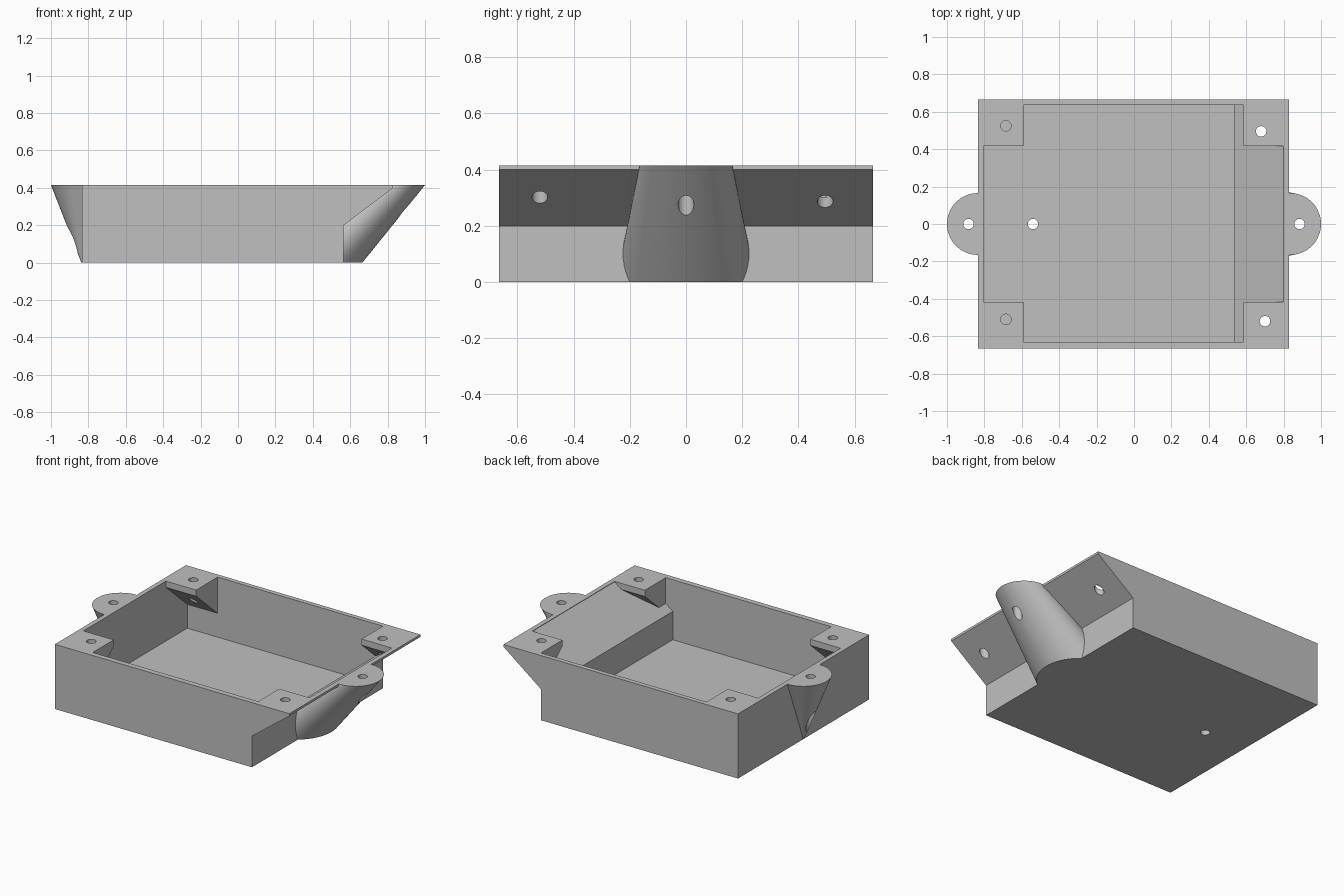
import bpy
import bmesh
import math
from mathutils import Matrix, Vector

if "Cube" in bpy.data.objects:
    bpy.data.objects.remove(bpy.data.objects["Cube"], do_unlink=True)

TOP = 0.415        # rim height
BACK_X = -0.835    # left outer wall
RIM_X = 0.83       # right outer rim
HALF_Y = 0.665     # half depth of the tray
TAB_R = 0.165      # mounting tab radius
HOLE_R = 0.028

grey = bpy.data.materials.new("plain grey")
grey.use_nodes = True
colour = (0.53, 0.53, 0.53, 1)
grey.diffuse_color = colour
grey.node_tree.nodes["Principled BSDF"].inputs["Base Color"].default_value = colour


def add_object(name, bm):
    bmesh.ops.recalc_face_normals(bm, faces=bm.faces)
    mesh = bpy.data.meshes.new(name)
    bm.to_mesh(mesh)
    bm.free()
    mesh.materials.append(grey)
    ob = bpy.data.objects.new(name, mesh)
    bpy.context.collection.objects.link(ob)
    return ob


def prism(name, profile, axis, lo, hi):
    """Extrude a profile drawn in (other axis, z) along x or y."""
    bm = bmesh.new()
    place = (lambda a, z: (a, lo, z)) if axis == "y" else (lambda a, z: (lo, a, z))
    face = bm.faces.new([bm.verts.new(place(a, z)) for a, z in profile])
    ext = bmesh.ops.extrude_face_region(bm, geom=[face])
    shift = Vector((0, hi - lo, 0)) if axis == "y" else Vector((hi - lo, 0, 0))
    verts = [g for g in ext["geom"] if isinstance(g, bmesh.types.BMVert)]
    bmesh.ops.translate(bm, verts=verts, vec=shift)
    return add_object(name, bm)


def slanted_cone(name, low, high, y=0, segments=64):
    """Cone between two level circles, each given as (x, z, radius)."""
    bm = bmesh.new()
    height = high[1] - low[1]
    bmesh.ops.create_cone(bm, cap_ends=True, segments=segments, radius1=low[2],
                          radius2=high[2], depth=height,
                          matrix=Matrix.Translation((0, 0, height / 2)))
    for v in bm.verts:
        t = v.co.z / height
        v.co += Vector((low[0] + (high[0] - low[0]) * t, y, low[1]))
    return add_object(name, bm)


def combine(target, tool, operation):
    """Apply a boolean and discard the tool."""
    tool.hide_render = True
    mod = target.modifiers.new(operation, "BOOLEAN")
    mod.operation = operation
    mod.solver = "EXACT"
    mod.object = tool
    bpy.context.view_layer.update()
    graph = bpy.context.evaluated_depsgraph_get()
    result = bpy.data.meshes.new_from_object(target.evaluated_get(graph))
    target.modifiers.clear()
    target.data = result
    bpy.data.objects.remove(tool, do_unlink=True)


# Tray shell with an overhanging sloped end
tray = prism("tray", [(BACK_X, 0), (0.565, 0), (0.565, 0.2), (RIM_X, 0.4),
                      (RIM_X, TOP), (BACK_X, TOP)], "y", -HALF_Y, HALF_Y)

# Mounting tabs with tapered supports
combine(tray, slanted_cone("left_tab", (0.415, 0, 0.25), (RIM_X + 0.005, TOP, TAB_R)), "UNION")
combine(tray, slanted_cone("right_tab", (BACK_X, 0, 0.003), (BACK_X, TOP, TAB_R)), "UNION")

# Cavity, leaving wedge-shaped corner brackets
cavity = prism("cavity", [(-0.805, 0.03), (0.535, 0.03), (0.535, 0.212), (0.8, 0.412),
                          (0.8, 0.5), (-0.805, 0.5)], "y", -0.63, 0.635)
for x0, x1 in ((-0.9, -0.59), (0.585, 0.9)):
    for side in (-1, 1):
        wedge = [(side * 0.418, 0.375), (side * 0.418, 0.6),
                 (side * 0.7, 0.6), (side * 0.7, 0.126)]
        combine(cavity, prism("corner_bracket", wedge, "x", x0, x1), "DIFFERENCE")
combine(tray, cavity, "DIFFERENCE")

# Screw holes: corners, tabs and floor, each with its lowest height
holes = [(-0.685, 0.525, 0.1), (-0.685, -0.51, 0.1), (0.68, 0.495, 0.1), (0.7, -0.52, 0.1),
         (-0.885, 0, -0.1), (0.885, 0, -0.1), (-0.54, 0, -0.1)]
for x, y, z in holes:
    drill = slanted_cone("drill", (x, z, HOLE_R), (x, 0.6, HOLE_R), y, 32)
    combine(tray, drill, "DIFFERENCE")

# Smooth the rounded supports while keeping hard edges
bpy.ops.object.select_all(action="DESELECT")
tray.select_set(True)
bpy.context.view_layer.objects.active = tray
bpy.ops.object.shade_smooth_by_angle(angle=math.radians(25))
